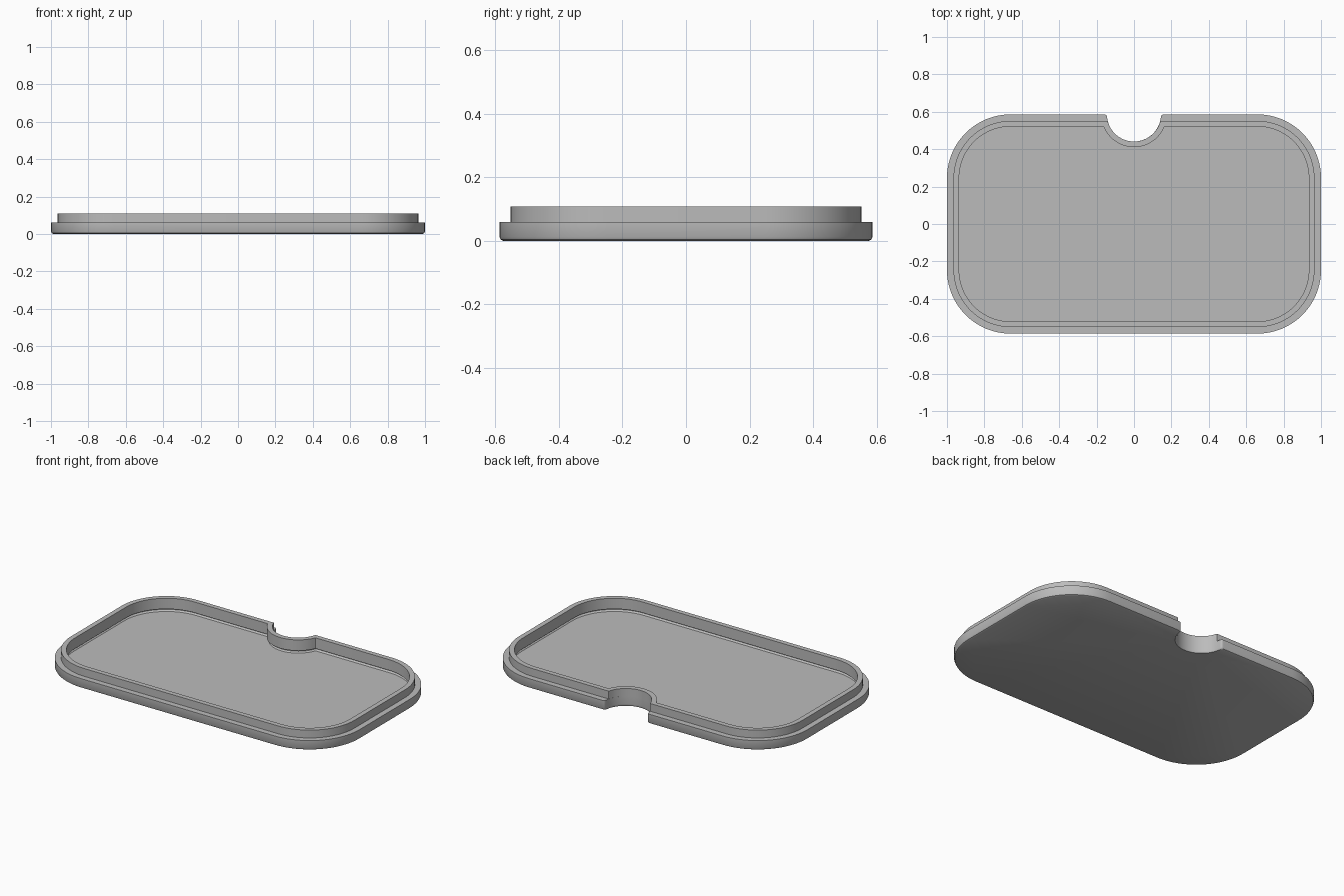
import bpy, bmesh, math
from mathutils import Vector

cube = bpy.data.objects.get("Cube")
if cube:
    bpy.data.objects.remove(cube, do_unlink=True)

HALF_X, HALF_Y, CORNER = 1.0, 0.586, 0.34


def arc(cx, cy, r, start, end, steps):
    return [Vector((cx + r * math.cos(start + (end - start) * i / steps),
                    cy + r * math.sin(start + (end - start) * i / steps)))
            for i in range(steps + 1)]


def outline(inset, notch, soft):
    """Rounded rectangle with a round thumb notch in the back edge."""
    r = CORNER - inset
    cx, cy = HALF_X - CORNER, HALF_Y - CORNER
    top = HALF_Y - inset
    # right half of the notch, from its deepest point to its softened corner
    meet = -math.asin(inset / notch)
    half = arc(0, HALF_Y, notch, -math.pi / 2, meet - soft / notch, 16)
    a, c = half[-1], Vector((notch * math.cos(meet) + soft, top))
    b = Vector((notch * math.cos(meet), top))
    for i in range(1, 5):
        t = i / 4
        half.append(a * (1 - t) ** 2 + b * 2 * t * (1 - t) + c * t * t)
    # corners of the right half, from back to front
    half += arc(cx, cy, r, math.pi / 2, 0, 20)
    half += arc(cx, -cy, r, 0, -math.pi / 2, 20)
    left = [Vector((-p.x, p.y)) for p in reversed(half[1:])]
    return half + left


# Wall section from underside to floor: inset, height, notch radius, softening
section = [
    (0.012, 0.0, 0.148, 0.012),
    (0.004, 0.004, 0.146, 0.015),
    (0.0, 0.012, 0.145, 0.015),
    (0.0, 0.06, 0.145, 0.015),
    (0.035, 0.06, 0.145, 0.003),
    (0.035, 0.108, 0.145, 0.003),
    (0.065, 0.108, 0.175, 0.003),
    (0.065, 0.042, 0.175, 0.003),
    (0.045, 0.042, 0.157, 0.003),
    (0.045, 0.03, 0.157, 0.003),
    (0.055, 0.022, 0.165, 0.003),
]

bm = bmesh.new()
rings = []
for inset, z, notch, soft in section:
    rings.append([bm.verts.new((p.x, p.y, z)) for p in outline(inset, notch, soft)])
n = len(rings[0])
for low, high in zip(rings, rings[1:]):
    for i in range(n):
        j = (i + 1) % n
        bm.faces.new((low[i], low[j], high[j], high[i]))
caps = [bm.faces.new(rings[0]), bm.faces.new(rings[-1])]
bmesh.ops.recalc_face_normals(bm, faces=bm.faces)
bmesh.ops.triangulate(bm, faces=caps)

mesh = bpy.data.meshes.new("tray_lid")
bm.to_mesh(mesh)
bm.free()
lid = bpy.data.objects.new("tray_lid", mesh)
bpy.context.collection.objects.link(lid)

# Plain grey plastic
grey = bpy.data.materials.new("light_grey")
grey.use_nodes = True
colour = (0.5, 0.5, 0.5, 1.0)
grey.diffuse_color = colour
grey.node_tree.nodes["Principled BSDF"].inputs["Base Color"].default_value = colour
mesh.materials.append(grey)

bpy.ops.object.select_all(action='DESELECT')
lid.select_set(True)
bpy.context.view_layer.objects.active = lid
bpy.ops.object.shade_smooth_by_angle(angle=math.radians(35))
